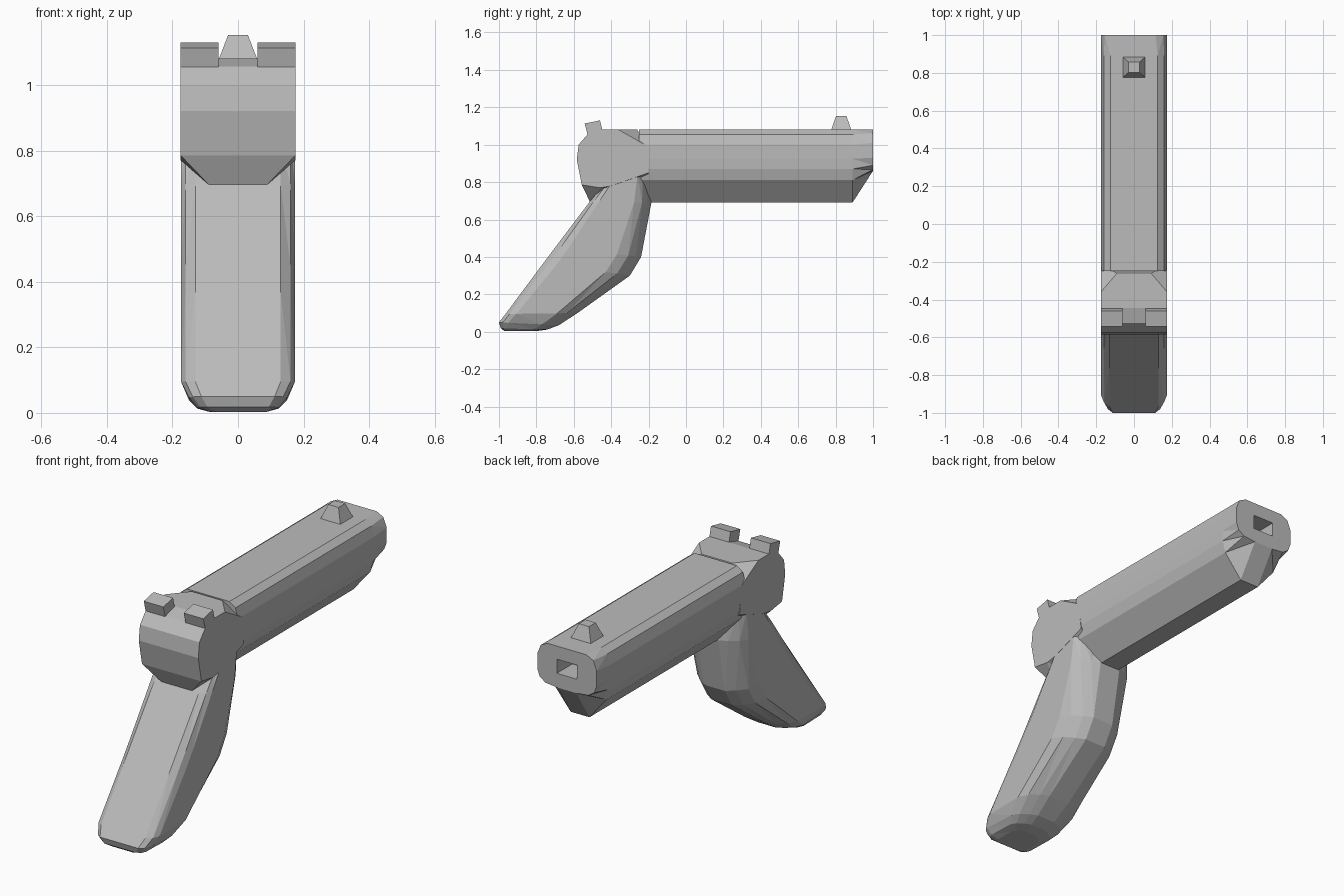
import bpy, bmesh

cube = bpy.data.objects.get("Cube")
if cube:
    bpy.data.objects.remove(cube, do_unlink=True)

GREY = (0.5, 0.5, 0.5, 1)
grey = bpy.data.materials.new("plain grey")
grey.use_nodes = True
grey.diffuse_color = GREY
grey.node_tree.nodes["Principled BSDF"].inputs["Base Color"].default_value = GREY


def loft(name, rings):
    """Skin a list of closed rings and cap both ends."""
    bm = bmesh.new()
    loops = [[bm.verts.new(p) for p in ring] for ring in rings]
    n = len(loops[0])
    for a, b in zip(loops, loops[1:]):
        for i in range(n):
            j = (i + 1) % n
            bm.faces.new((a[i], a[j], b[j], b[i]))
    bm.faces.new(loops[0][::-1])
    bm.faces.new(loops[-1])
    bmesh.ops.remove_doubles(bm, verts=bm.verts[:], dist=0.0005)
    bmesh.ops.triangulate(bm, faces=[f for f in bm.faces if len(f.verts) == 4])
    bmesh.ops.recalc_face_normals(bm, faces=bm.faces[:])
    mesh = bpy.data.meshes.new(name)
    bm.to_mesh(mesh)
    bm.free()
    mesh.materials.append(grey)
    obj = bpy.data.objects.new(name, mesh)
    bpy.context.collection.objects.link(obj)
    return obj


def mirrored(half):
    """Close a half outline across x = 0."""
    return half + [(-x, z) for x, z in reversed(half)]


def clamp(v, low, high):
    return max(low, min(high, v))


# Barrel: tube with a keel underneath, cut away below the muzzle
body = mirrored([(.125, 1.08), (.16, 1.055), (.175, 1.0), (.175, .925),
                 (.172, .87), (.155, .81), (.055, .69)])
muzzle = mirrored([(.115, 1.08), (.155, 1.06), (.175, 1.01), (.175, .93),
                   (.16, .89), (.125, .867), (.055, .86)])
bore = [(clamp(x, -.06, .06), clamp(z, .935, 1.01)) for x, z in muzzle]
sections = [(body, -.25), (body, .89), (muzzle, 1), (bore, 1), (bore, .87)]
loft("barrel", [[(x, y, z) for x, z in sec] for sec, y in sections])

# Receiver: rounded block lofted sideways, chamfered at its outer edges
inner = [(-.2, .8), (-.22, 1.0), (-.26, 1.08), (-.445, 1.08), (-.525, 1.057),
         (-.574, 1.0), (-.584, .92), (-.557, .785), (-.515, .697), (-.4, .74)]
outer = [(-.2, .85), (-.22, 1.0), (-.36, 1.08), (-.445, 1.08), (-.525, 1.057),
         (-.574, 1.0), (-.584, .92), (-.557, .785), (-.46, .77), (-.4, .78)]
stations = [(outer, -.175), (inner, -.09), (inner, .09), (outer, .175)]
loft("receiver", [[(x, y, z) for y, z in sec] for sec, x in stations])

# Grip: each ring runs from a back point to a front point
half_section = [(0, .13), (.06, .16), (.15, .174), (.72, .174),
                (.85, .15), (.94, .105), (1, .06)]
grip_rings = [((-.97, .003), (-.8, .003), .5),
              ((-.99, .018), (-.74, .012), .72),
              ((-1, .05), (-.68, .035), .86),
              ((-.965, .095), (-.58, .1), 1),
              ((-.76, .37), (-.3, .3), 1),
              ((-.7, .45), (-.24, .4), 1),
              ((-.515, .695), (-.185, .69), 1),
              ((-.41, .82), (-.2, .85), 1)]
rings = []
for back, front, scale in grip_rings:
    side = [(w * scale, back[0] + t * (front[0] - back[0]),
             back[1] + t * (front[1] - back[1])) for t, w in half_section]
    rings.append(side + [(-x, y, z) for x, y, z in reversed(side)])
loft("grip", rings)

# Rear sights: a pair of tilted blocks
profile = [(-.542, 1.113), (-.46, 1.13), (-.445, 1.07), (-.525, 1.05)]
for name, sign in (("left_rear_sight", 1), ("right_rear_sight", -1)):
    loft(name, [[(sign * x, y, z) for y, z in profile] for x in (.06, .175)])

# Front sight: a small truncated pyramid
loft("front_sight", [[(sx * w, .83 + sy * d, z)
                      for sx, sy in ((-1, -1), (1, -1), (1, 1), (-1, 1))]
                     for w, d, z in ((.06, .055, 1.075), (.03, .028, 1.153))])
